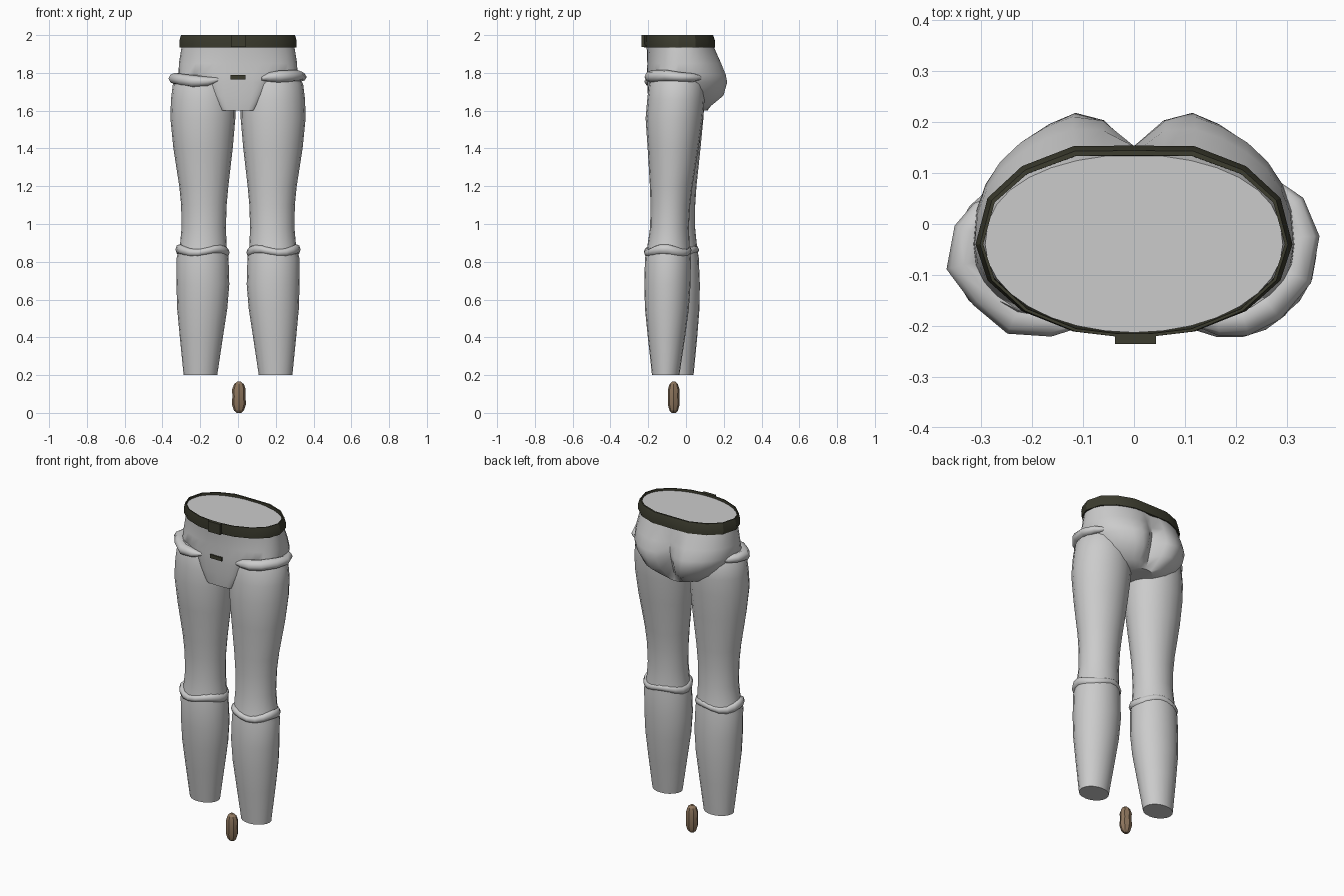
import bpy, bmesh, math
from mathutils import Vector

if "Cube" in bpy.data.objects:
    bpy.data.objects.remove(bpy.data.objects["Cube"])


def material(name, rgb):
    m = bpy.data.materials.new(name)
    m.diffuse_color = (*rgb, 1)
    m.use_nodes = True
    m.node_tree.nodes["Principled BSDF"].inputs["Base Color"].default_value = m.diffuse_color
    return m


GREY = material("light grey", (0.6, 0.6, 0.6))
DARK = material("dark olive", (0.045, 0.045, 0.028))
BROWN = material("brown", (0.27, 0.18, 0.11))


def loft(name, rings, mat, wrap=False, angle=40):
    """Skin equal-length closed rings; cap the ends unless the rings wrap round."""
    bm = bmesh.new()
    rows = [[bm.verts.new(p) for p in r] for r in rings]
    n = len(rows[0])
    pairs = list(zip(rows, rows[1:]))
    if wrap:
        pairs.append((rows[-1], rows[0]))
    else:
        bm.faces.new(rows[0])
        bm.faces.new(rows[-1])
    for a, b in pairs:
        for i in range(n):
            j = (i + 1) % n
            bm.faces.new((a[i], a[j], b[j], b[i]))
    bmesh.ops.recalc_face_normals(bm, faces=bm.faces)
    me = bpy.data.meshes.new(name)
    bm.to_mesh(me)
    bm.free()
    me.materials.append(mat)
    ob = bpy.data.objects.new(name, me)
    bpy.context.collection.objects.link(ob)
    bpy.context.view_layer.objects.active = ob
    for o in bpy.context.selected_objects:
        o.select_set(False)
    ob.select_set(True)
    bpy.ops.object.shade_smooth_by_angle(angle=math.radians(angle))
    return ob


def ellipse(x0, x1, y0, y1, z, n=20):
    cx, cy, rx, ry = (x0 + x1) / 2, (y0 + y1) / 2, (x1 - x0) / 2, (y1 - y0) / 2
    return [(cx + rx * math.cos(t), cy + ry * math.sin(t), z)
            for t in (2 * math.pi * i / n for i in range(n))]


def box(name, x0, x1, y0, y1, z0, z1, mat):
    return loft(name, [[(x0, y0, z), (x1, y0, z), (x1, y1, z), (x0, y1, z)]
                       for z in (z0, z1)], mat)


def hip_ring(z, wf, wb, yf, yb, cleft, flat=1.0, n=32, yc=-0.04):
    """Oval with separate front and back widths and a notch at the back centre."""
    pts = []
    for i in range(n):
        a = 2 * math.pi * i / n
        s, c = math.sin(a), math.cos(a)
        if c > 0.001:
            x = wf * math.copysign(abs(s) ** flat, s)
            y = yc - (yc - yf) * -1 * -(c ** flat)
        else:
            x = wb * s
            y = yc + (yb - yc) * max(0, -c) ** 0.85
            y -= cleft * max(0, 1 - abs(x) / 0.085)
        pts.append((x, y, z))
    return pts


# Pelvis: waist down to the crotch
def front_y(ring, yf, yc=-0.04):
    return [(x, min(y, yc) if y < yc else y, z) for x, y, z in ring]


pelvis_rows = [  # z, front width, back width, front y, back y, cleft, front flatness
    (1.600, 0.095, 0.11, -0.195, 0.115, 0.00, 0.35),
    (1.625, 0.110, 0.19, -0.198, 0.150, 0.04, 0.35),
    (1.680, 0.143, 0.25, -0.202, 0.215, 0.09, 0.40),
    (1.750, 0.195, 0.30, -0.205, 0.236, 0.09, 0.55),
    (1.790, 0.315, 0.315, -0.206, 0.228, 0.075, 0.85),
    (1.850, 0.313, 0.313, -0.205, 0.202, 0.05, 0.95),
    (1.930, 0.300, 0.300, -0.208, 0.160, 0.02, 1.0),
    (1.988, 0.292, 0.292, -0.213, 0.136, 0.00, 1.0),
]
rings = []
for z, wf, wb, yf, yb, cl, fl in pelvis_rows:
    ring = []
    for x, y, zz in hip_ring(z, wf, wb, yf, yb, cl, fl):
        ring.append((x, y, zz))
    rings.append(ring)
loft("pelvis", rings, GREY, angle=50)

# Belt: sixteen-sided band with a thin wall
belt_rows = [(1.935, 0.297, -0.212, 0.145), (1.935, 0.310, -0.222, 0.166),
             (1.968, 0.311, -0.225, 0.166), (2.0, 0.302, -0.225, 0.156),
             (2.0, 0.296, -0.219, 0.146)]
loft("belt", [hip_ring(z, w, w, yf, yb, 0.012, n=16) for z, w, yf, yb in belt_rows],
     DARK, wrap=True, angle=30)
box("buckle", -0.037, 0.043, -0.235, -0.215, 1.936, 2.0, DARK)
box("front_clip", -0.040, 0.040, -0.214, -0.195, 1.766, 1.788, DARK)

# Legs: the left one is swung back from the hip
leg_rows = [  # z, inner x, outer x, front y, back y
    (0.20, 0.110, 0.288, -0.180, -0.035),
    (0.40, 0.080, 0.308, -0.202, -0.005),
    (0.55, 0.057, 0.322, -0.217, 0.015),
    (0.68, 0.046, 0.326, -0.221, 0.024),
    (0.82, 0.050, 0.325, -0.217, 0.026),
    (0.88, 0.060, 0.308, -0.205, 0.020),
    (0.98, 0.064, 0.299, -0.190, 0.015),
    (1.10, 0.060, 0.301, -0.188, 0.022),
    (1.20, 0.051, 0.311, -0.191, 0.034),
    (1.40, 0.028, 0.342, -0.203, 0.066),
    (1.56, 0.014, 0.358, -0.214, 0.090),
    (1.66, 0.014, 0.355, -0.205, 0.098),
    (1.74, 0.025, 0.345, -0.196, 0.095),
    (1.79, 0.060, 0.315, -0.175, 0.070),
]


def tube(name, path, radii, mat, closed, n=8):
    """Oval tube along a level path; radii are (sideways, upright)."""
    rings, m = [], len(path)
    for i, p in enumerate(path):
        a = path[i - 1] if closed or i else p
        b = path[(i + 1) % m] if closed or i < m - 1 else p
        d = Vector(b) - Vector(a)
        side = Vector((d.y, -d.x, 0)).normalized()
        r, h = radii[i]
        rings.append([Vector(p) + side * r * math.cos(t) + Vector((0, 0, h * math.sin(t)))
                      for t in (2 * math.pi * k / n for k in range(n))])
    return loft(name, rings, mat, wrap=closed, angle=60)


for sx, side in ((1, "right"), (-1, "left")):
    def swing(z):
        return 0.0 if sx > 0 else 0.075 * max(0, (1.6 - z) / 1.4)

    rings = []
    for z, x0, x1, y0, y1 in leg_rows:
        d = swing(z)
        rings.append([(sx * x, y + d, z) for x, y, _ in ellipse(x0, x1, y0, y1, z)])
    loft(side + "_leg", rings, GREY)

    # Wavy cuff below the knee
    path, radii = [], []
    for i in range(18):
        t = 2 * math.pi * i / 18
        path.append((sx * (0.188 + 0.124 * math.cos(t)),
                     -0.097 + swing(0.86) + 0.108 * math.sin(t),
                     0.857 + 0.010 * math.cos(3 * t + 0.6)))
        radii.append((0.019, 0.023 + 0.004 * math.cos(2 * t)))
    tube(side + "_knee_cuff", path, radii, GREY, True)

# Cloth folds wrapping the outside of each hip
right_fold = [(0.125, -0.195, 1.770), (0.165, -0.190, 1.778), (0.215, -0.186, 1.780),
              (0.265, -0.160, 1.782), (0.315, -0.100, 1.785), (0.330, -0.025, 1.778),
              (0.310, 0.040, 1.775), (0.280, 0.075, 1.775)]
left_fold = [(-0.105, -0.195, 1.765), (-0.160, -0.191, 1.755), (-0.235, -0.184, 1.755),
             (-0.290, -0.135, 1.762), (-0.333, -0.080, 1.770), (-0.320, -0.015, 1.775),
             (-0.295, 0.025, 1.775), (-0.270, 0.050, 1.775)]
sizes = [(0.008, 0.010), (0.030, 0.024), (0.034, 0.032), (0.035, 0.032),
         (0.036, 0.030), (0.034, 0.025), (0.025, 0.022), (0.010, 0.012)]
tube("right_hip_fold", right_fold, sizes, GREY, False)
tube("left_hip_fold", left_fold, sizes, GREY, False)

# Small faceted pod below the legs
pod = [(0.0, 0.012), (0.012, 0.026), (0.045, 0.037), (0.085, 0.035),
       (0.125, 0.036), (0.152, 0.026), (0.165, 0.010)]
loft("pod", [ellipse(0.005 - r, 0.005 + r, -0.065 - 0.85 * r, -0.065 + 0.85 * r, z, 8)
             for z, r in pod], BROWN, angle=25)
